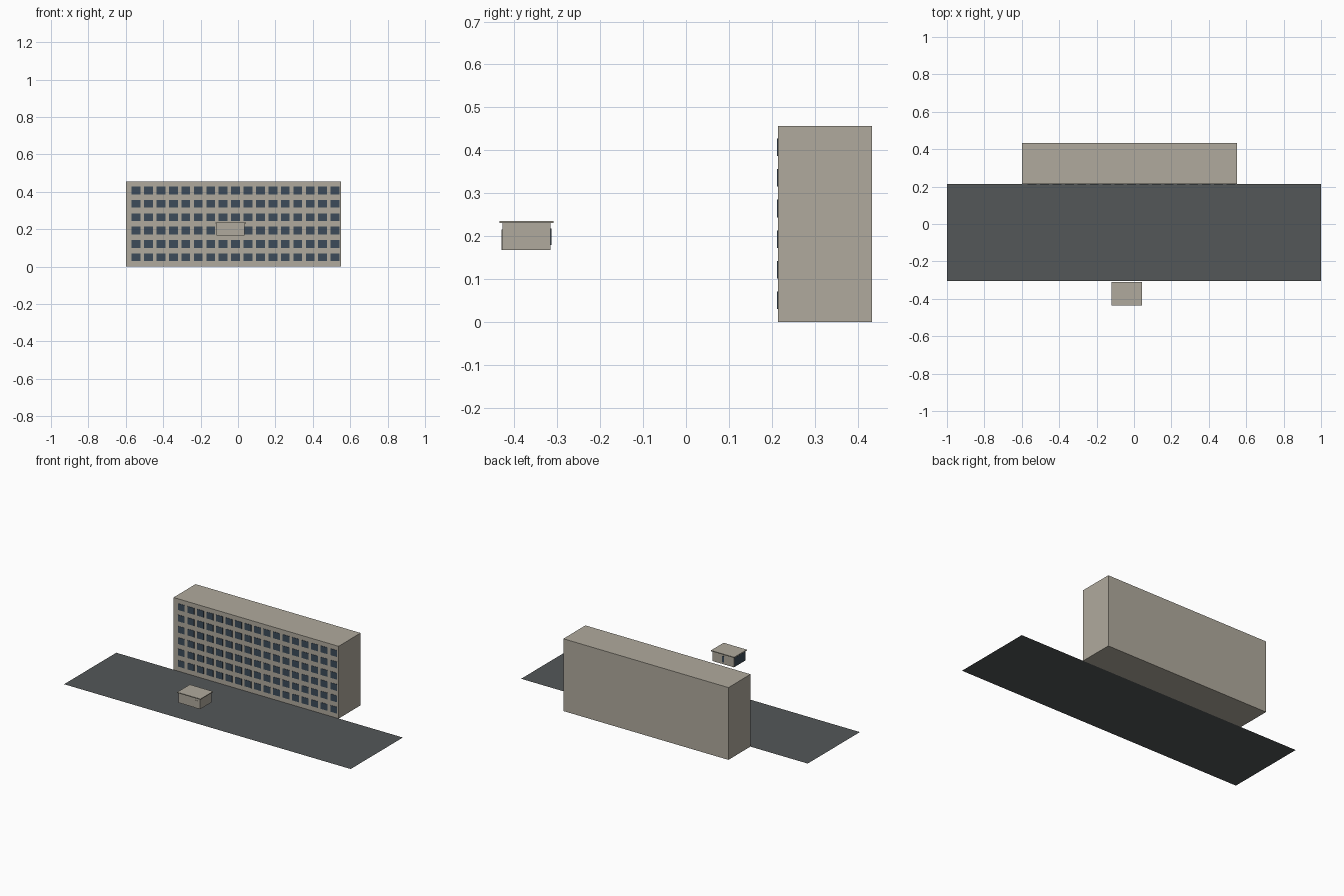
import bpy
import bmesh
from mathutils import Matrix, Vector

cube = bpy.data.objects.get("Cube")
if cube:
    bpy.data.objects.remove(cube, do_unlink=True)


def material(name, r, g, b):
    m = bpy.data.materials.new(name)
    m.use_nodes = True
    m.diffuse_color = (r, g, b, 1)
    bsdf = next(n for n in m.node_tree.nodes if n.type == 'BSDF_PRINCIPLED')
    bsdf.inputs["Base Color"].default_value = (r, g, b, 1)
    bsdf.inputs["Roughness"].default_value = 0.8
    return m


stone = material("warm_stone", 0.434, 0.402, 0.337)
glass = material("dark_blue_glass", 0.045, 0.07, 0.1)
asphalt = material("asphalt_grey", 0.087, 0.095, 0.098)


def add_box(bm, lo, hi):
    lo, hi = Vector(lo), Vector(hi)
    mat = Matrix.Translation((lo + hi) / 2) @ Matrix.Diagonal((*(hi - lo), 1))
    bmesh.ops.create_cube(bm, size=1, matrix=mat)


def build(name, mat, boxes):
    """One object made of axis-aligned boxes given by opposite corners."""
    bm = bmesh.new()
    for lo, hi in boxes:
        add_box(bm, lo, hi)
    mesh = bpy.data.meshes.new(name)
    bm.to_mesh(mesh)
    bm.free()
    mesh.materials.append(mat)
    obj = bpy.data.objects.new(name, mesh)
    bpy.context.collection.objects.link(obj)
    return obj


# Flat road surface
bm = bmesh.new()
bmesh.ops.create_grid(bm, x_segments=1, y_segments=1, size=1,
                      matrix=Matrix.Translation((0, -0.045, 0)) @ Matrix.Diagonal((1, 0.26, 1, 1)))
mesh = bpy.data.meshes.new("road_surface")
bm.to_mesh(mesh)
bm.free()
mesh.materials.append(asphalt)
bpy.context.collection.objects.link(bpy.data.objects.new("road_surface", mesh))

# Long block and its grid of windows
FRONT = 0.214
build("main_block", stone, [((-0.6, FRONT, 0), (0.552, 0.434, 0.456))])

COLS, ROWS = 17, 6
W, H = 0.047, 0.041
panes = []
for c in range(COLS):
    for r in range(ROWS):
        x, z = -0.545 + c * 0.0665, 0.05 + r * 0.0714
        panes.append(((x - W / 2, FRONT - 0.002, z - H / 2),
                      (x + W / 2, FRONT + 0.001, z + H / 2)))
build("block_windows", glass, panes)

# Raised kiosk with overhanging flat roof
X0, X1, Y0, Y1, Z0, Z1 = -0.114, 0.036, -0.428, -0.316, 0.167, 0.23
build("kiosk_walls", stone, [((X0, Y0, Z0), (X1, Y1, Z1))])
build("kiosk_roof", stone, [((-0.12, -0.435, Z1), (0.042, -0.309, 0.235))])

# Kiosk end glazing, doors and narrow door lights
build("kiosk_end_window", glass,
      [((X0 - 0.002, Y0 + 0.004, Z0 + 0.003), (X0 + 0.001, Y1 - 0.004, Z1 - 0.004))])
build("kiosk_front_door", stone, [((0.0, Y0 - 0.002, Z0), (0.024, Y0 + 0.001, 0.215))])
build("kiosk_back_window", glass, [((-0.045, Y1 - 0.001, Z0 + 0.012), (-0.03, Y1 + 0.002, 0.218))])
